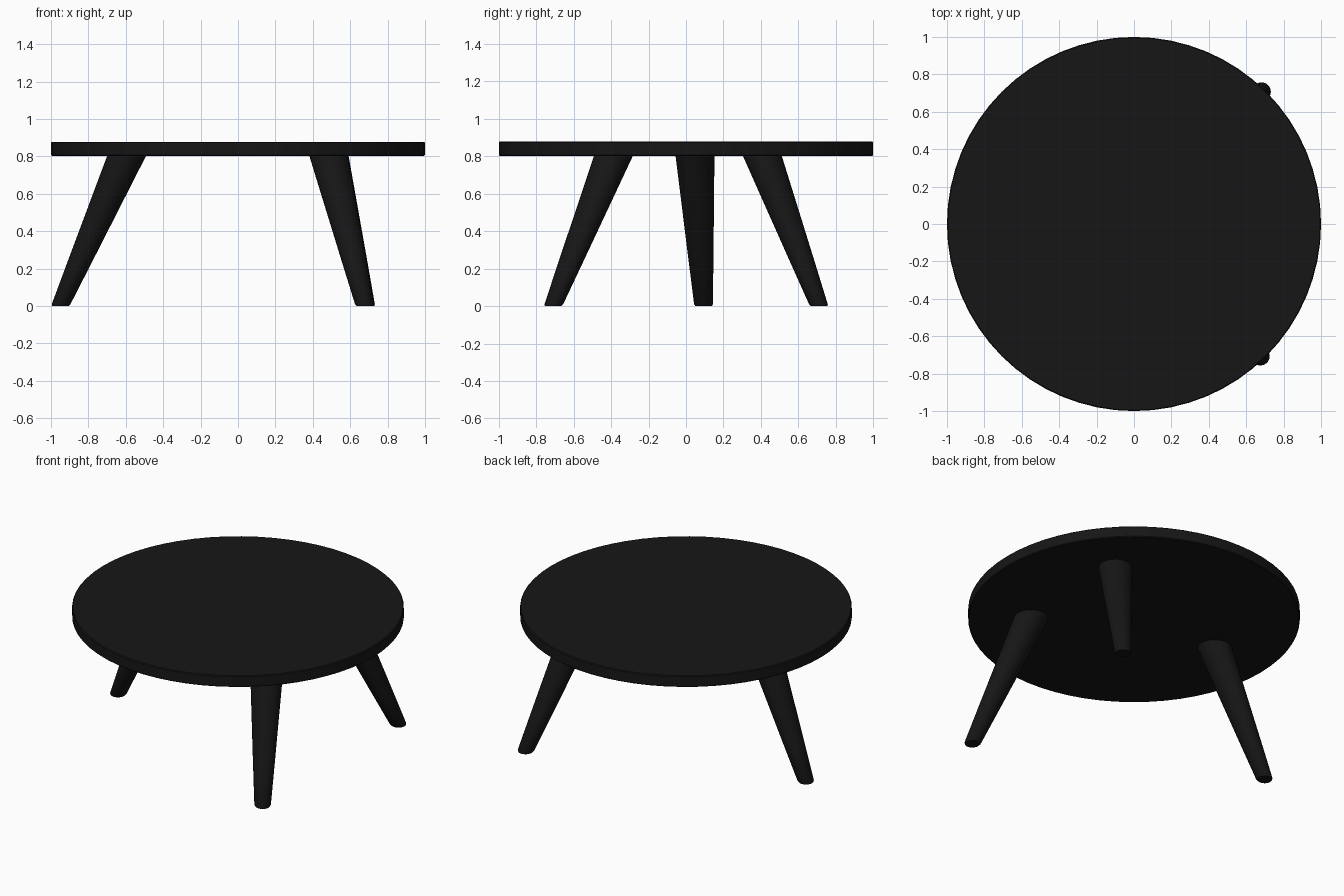
import bpy
import bmesh
import math
from mathutils import Vector

if "Cube" in bpy.data.objects:
    bpy.data.objects.remove(bpy.data.objects["Cube"])

black = bpy.data.materials.new("black_finish")
black.diffuse_color = (0.008, 0.008, 0.008, 1)
black.use_nodes = True
black.node_tree.nodes["Principled BSDF"].inputs["Base Color"].default_value = black.diffuse_color


def lofted(name, sides, rings):
    """Stack horizontal circles given as (centre, radius) and cap both ends."""
    bm = bmesh.new()
    loops = []
    for c, r in rings:
        loops.append([bm.verts.new((c[0] + r * math.cos(2 * math.pi * i / sides),
                                    c[1] + r * math.sin(2 * math.pi * i / sides), c[2]))
                      for i in range(sides)])
    for a, b in zip(loops, loops[1:]):
        for i in range(sides):
            j = (i + 1) % sides
            bm.faces.new((a[i], a[j], b[j], b[i]))
    bm.faces.new(loops[0][::-1])
    bm.faces.new(loops[-1])
    mesh = bpy.data.meshes.new(name)
    bm.to_mesh(mesh)
    bm.free()
    obj = bpy.data.objects.new(name, mesh)
    bpy.context.collection.objects.link(obj)
    mesh.materials.append(black)
    bpy.ops.object.select_all(action='DESELECT')
    obj.select_set(True)
    bpy.context.view_layer.objects.active = obj
    bpy.ops.object.shade_smooth_by_angle(angle=math.radians(35))
    return obj


# Round table top with a slightly eased rim
lofted("table_top", 64, [((0, 0, z), r) for z, r in
                         ((0.803, 0.995), (0.808, 1.0), (0.873, 1.0), (0.878, 0.995))])


# Splayed, tapered legs with feet cut level to the floor
def leg(name, foot, head):
    foot, head = Vector((*foot, 0)), Vector((*head, 0.804))
    rings = [(foot, 0.044), (foot.lerp(head, 0.012), 0.050)]
    rings += [(foot.lerp(head, t), 0.050 + 0.054 * t) for t in (0.3, 0.6, 0.98)]
    rings.append((head, 0.104))
    lofted(name, 32, rings)


leg("left_leg", (-0.95, 0.094), (-0.595, 0.048))
leg("front_right_leg", (0.678, -0.71), (0.485, -0.387))
leg("back_right_leg", (0.684, 0.711), (0.487, 0.407))
